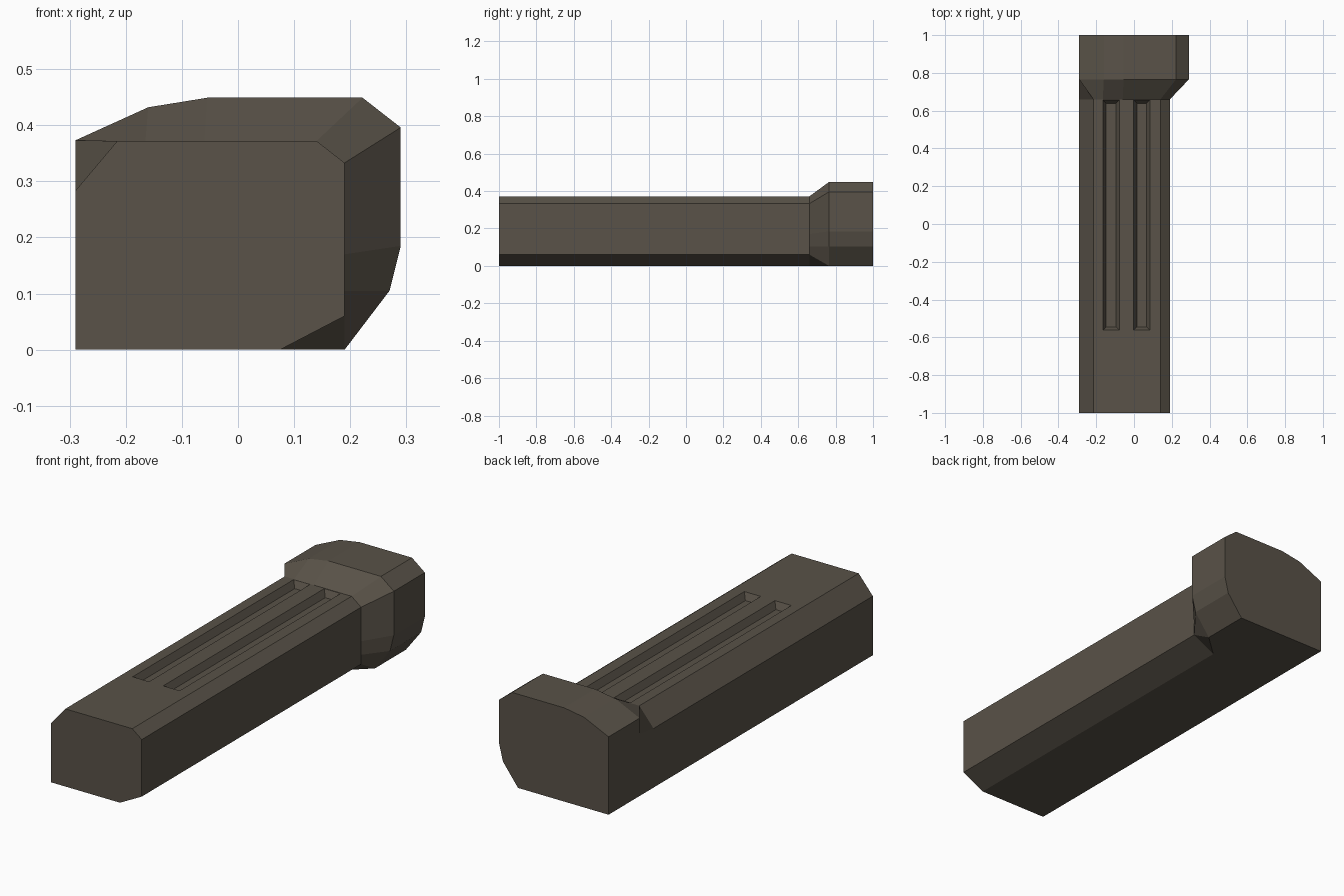
import bpy, bmesh
from mathutils import Vector

if "Cube" in bpy.data.objects:
    bpy.data.objects.remove(bpy.data.objects["Cube"])

# Matching cross-sections (x, z): the shaft flares into the larger head
SHAFT = [(-.29, 0), (.075, 0), (.19, .06), (.19, .105), (.19, .17), (.19, .333),
         (.14, .372), (-.06, .372), (-.165, .372), (-.215, .372), (-.29, .283)]
HEAD = [(-.29, 0), (.19, 0), (.19, 0), (.27, .105), (.29, .185), (.29, .396),
        (.222, .449), (-.055, .449), (-.16, .432), (-.29, .373), (-.29, .295)]


def finish(bm, name):
    bmesh.ops.recalc_face_normals(bm, faces=bm.faces)
    mesh = bpy.data.meshes.new(name)
    bm.to_mesh(mesh)
    bm.free()
    obj = bpy.data.objects.new(name, mesh)
    bpy.context.collection.objects.link(obj)
    return obj


def loft(name, sections):
    bm = bmesh.new()
    rings = [[bm.verts.new((x, y, z)) for x, z in pts] for y, pts in sections]
    for a, b in zip(rings, rings[1:]):
        for i in range(len(a)):
            j = (i + 1) % len(a)
            bm.faces.new((a[i], a[j], b[j], b[i]))
    bm.faces.new(rings[0])
    bm.faces.new(rings[-1])
    bmesh.ops.remove_doubles(bm, verts=bm.verts, dist=.0005)
    return finish(bm, name)


def groove_cutter(name, lo, hi, surface, side):
    """Tapered trough whose mouth lies on the top (z) or right side (x)."""
    y0, y1, depth, taper = -.563, .657, .032, .018
    bm = bmesh.new()
    bmesh.ops.create_cube(bm, size=1)
    for v in bm.verts:
        t = 0 if v.co.z > 0 else taper
        across = lo + t if v.co.x < 0 else hi - t
        y = y0 + t if v.co.y < 0 else y1 - t
        h = surface + .001 if v.co.z > 0 else surface - depth
        v.co = Vector((h, y, across) if side else (across, y, h))
    obj = finish(bm, name)
    obj.hide_render = True
    return obj


# Body: long chamfered shaft with a flared head at the back
body = loft("shaft_and_head", [(-1, SHAFT), (.66, SHAFT), (.765, HEAD), (1, HEAD)])

# Paired grooves on the top and right faces
grooves = [(-.165, -.077, .372, False), (-.003, .085, .372, False),
           (.105, .168, .19, True), (.228, .291, .19, True)]
bpy.context.view_layer.objects.active = body
for n, g in enumerate(grooves):
    cutter = groove_cutter(f"groove_cutter_{n + 1}", *g)
    mod = body.modifiers.new("groove", 'BOOLEAN')
    mod.operation = 'DIFFERENCE'
    mod.solver = 'EXACT'
    mod.object = cutter
    bpy.ops.object.modifier_apply(modifier=mod.name)
    bpy.data.objects.remove(cutter)

# Dark brown-grey colour
mat = bpy.data.materials.new("dark_stone")
mat.diffuse_color = (.1, .085, .065, 1)
mat.use_nodes = True
mat.node_tree.nodes["Principled BSDF"].inputs["Base Color"].default_value = mat.diffuse_color
body.data.materials.clear()
body.data.materials.append(mat)
